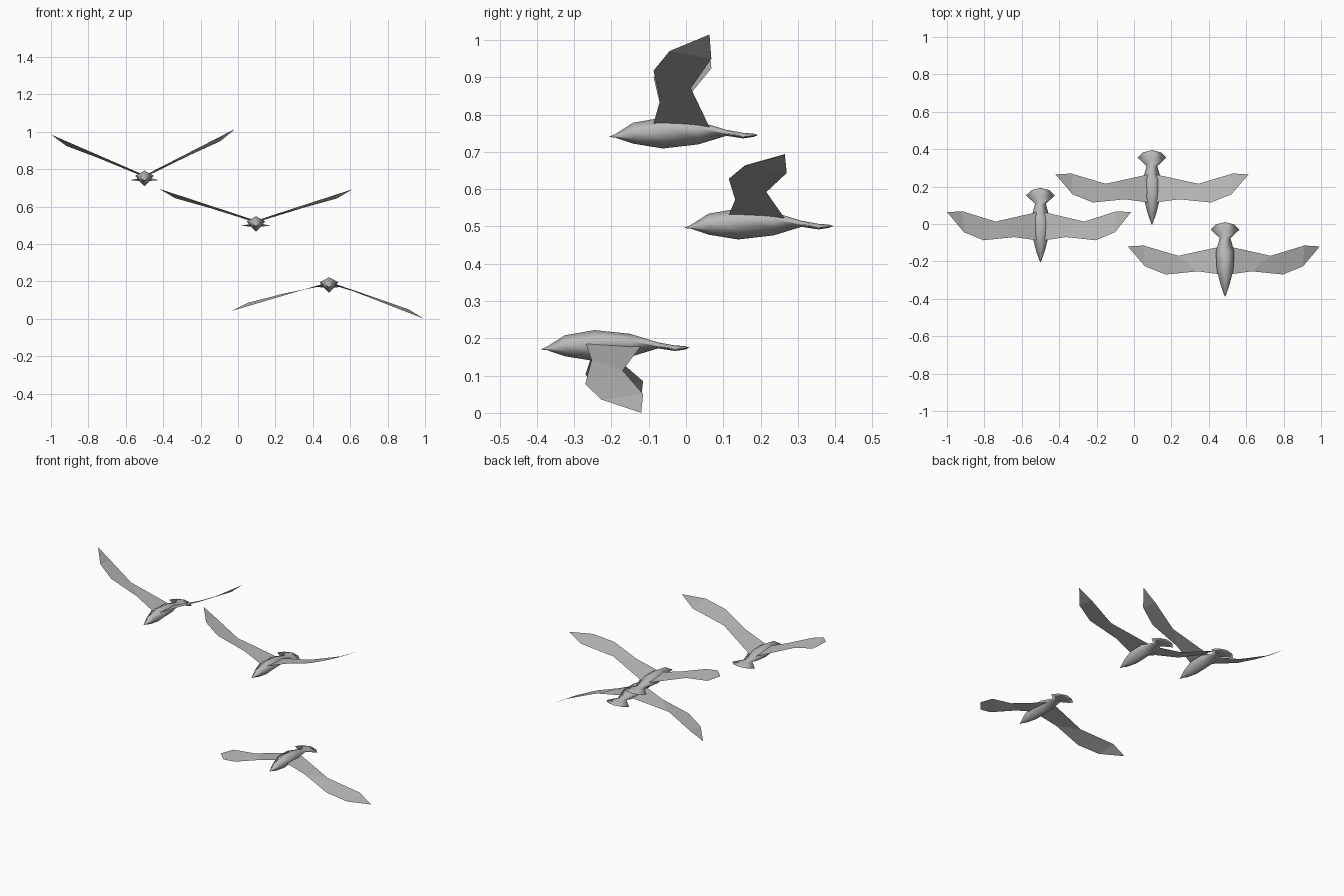
import bpy, math

if "Cube" in bpy.data.objects:
    bpy.data.objects.remove(bpy.data.objects["Cube"])

grey = bpy.data.materials.new("feather grey")
grey.diffuse_color = (0.5, 0.5, 0.5, 1)
grey.use_nodes = True
grey.node_tree.nodes["Principled BSDF"].inputs["Base Color"].default_value = grey.diffuse_color

# Body sections: distance from beak, half width, top, side and bottom heights
SECTIONS = [
    (0.018, 0.008, 0.008, 0.002, -0.002),
    (0.065, 0.024, 0.038, 0.016, -0.018),
    (0.145, 0.044, 0.052, 0.028, -0.031),
    (0.240, 0.049, 0.042, 0.024, -0.020),
    (0.315, 0.029, 0.019, 0.011, 0.003),
    (0.360, 0.077, 0.011, 0.001, -0.004),
    (0.388, 0.048, 0.009, 0.003, 0.000),
]
# Wing outline: distance along the wing, distance behind the beak
FRONT_EDGE = [(0, 0.12), (0.132, 0.137), (0.31, 0.12), (0.425, 0.163), (0.522, 0.27)]
REAR_EDGE = [(0, 0.27), (0.24, 0.22), (0.434, 0.275)]


def add_mesh(name, verts, faces, smooth):
    mesh = bpy.data.meshes.new(name)
    mesh.from_pydata(verts, [], faces)
    mesh.materials.append(grey)
    for p in mesh.polygons:
        p.use_smooth = smooth
    obj = bpy.data.objects.new(name, mesh)
    bpy.context.collection.objects.link(obj)
    return obj


def add_body(name, x, y, z):
    verts = []
    for d, w, top, side, bot in SECTIONS:
        low = side * 0.4 + bot * 0.6
        ring = [(0, top), (w, side), (w * 0.55, low), (0, bot),
                (-w * 0.55, low), (-w, side)]
        verts += [(x + a, y + d, z + b) for a, b in ring]
    n, last = 6, (len(SECTIONS) - 1) * 6
    faces = [(r + i, r + (i + 1) % n, r + n + (i + 1) % n, r + n + i)
             for r in range(0, last, n) for i in range(n)]
    # Beak tip and rounded tail end
    beak, tail = len(verts), len(verts) + 1
    verts += [(x, y, z), (x, y + 0.4, z + 0.005)]
    faces += [(beak, (i + 1) % n, i) for i in range(n)]
    faces += [(tail, last + i, last + (i + 1) % n) for i in range(n)]
    add_mesh(name, verts, faces, True)


def add_wing(name, x, y, z, side, angle, twist):
    a = math.radians(angle)
    drops = [-0.01, twist * 0.6, twist]
    pts = [(s, d, 0) for s, d in FRONT_EDGE]
    pts += [(s, d, t) for (s, d), t in zip(REAR_EDGE, drops)]
    verts = [(x + side * (0.02 + s * math.cos(a)), y + d, z + s * math.sin(a) + t)
             for s, d, t in pts]
    faces = [(0, 1, 6, 5), (1, 2, 6), (2, 3, 7, 6), (3, 4, 7)]
    if side < 0:
        faces = [f[::-1] for f in faces]
    add_mesh(name, verts, faces, False)


# Each bird: beak position, wing root height, left and right wing angles, twist
BIRDS = [
    ("high_bird", -0.50, -0.207, 0.740, 0.036, 23.5, 27.2, -0.025),
    ("middle_bird", 0.096, -0.005, 0.496, 0.035, 18.2, 18.0, -0.022),
    ("low_bird", 0.487, -0.39, 0.170, 0.020, -16.5, -21.3, 0.018),
]
for name, x, y, z, root, left, right, twist in BIRDS:
    add_body(name + "_body", x, y, z)
    add_wing(name + "_left_wing", x, y, z + root, -1, left, twist)
    add_wing(name + "_right_wing", x, y, z + root, 1, right, twist)
